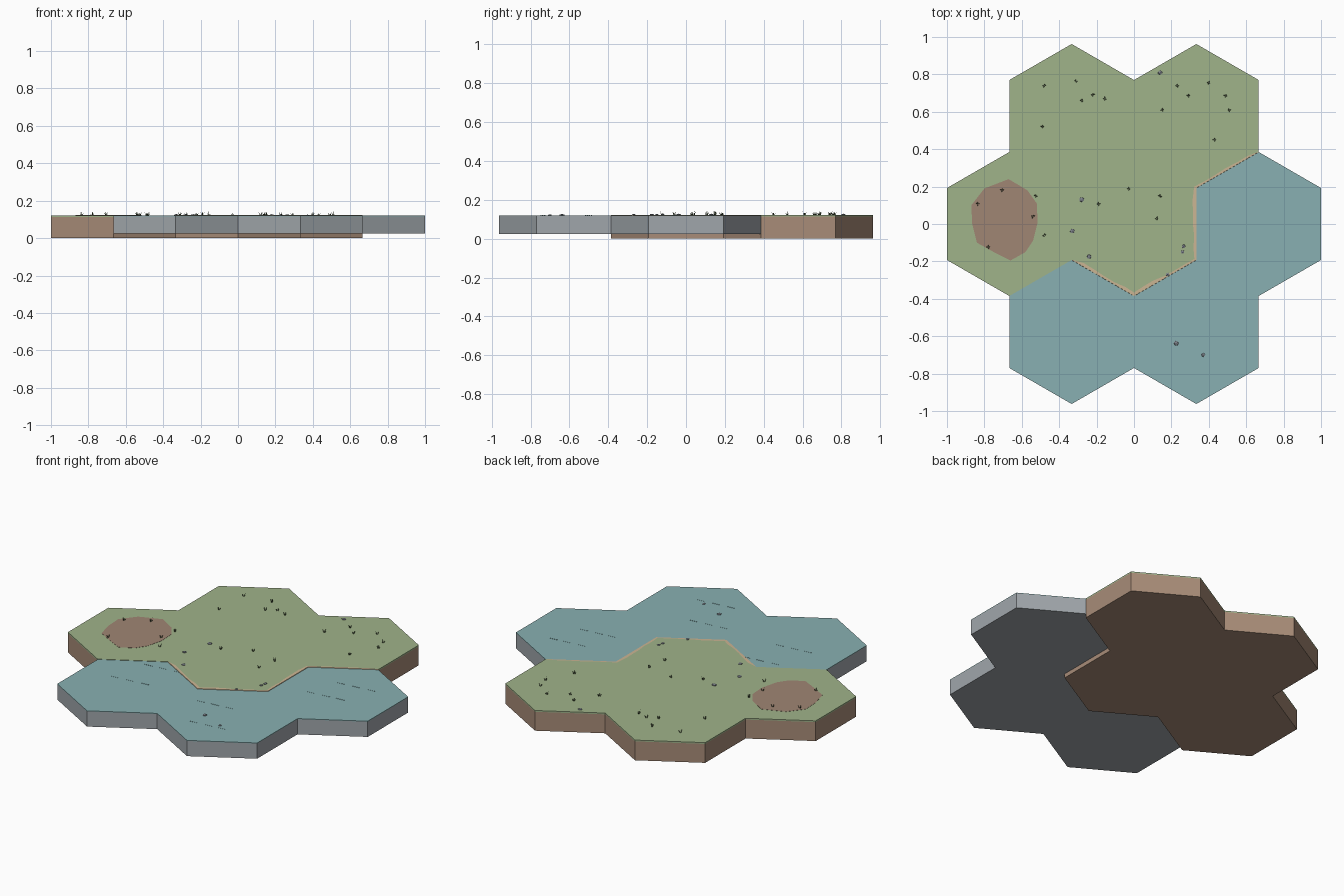
import bpy, bmesh, math, random
from mathutils import Vector

if "Cube" in bpy.data.objects:
    bpy.data.objects.remove(bpy.data.objects["Cube"])

random.seed(4)
W = 2 / 3                      # tile width across flats
R = W / math.sqrt(3)           # tile corner radius
LAND_TOP, WATER_TOP, WATER_BASE = 0.122, 0.12, 0.025


def material(name, r, g, b):
    m = bpy.data.materials.new(name)
    lin = [((c / 255 + 0.055) / 1.055) ** 2.4 for c in (r, g, b)]
    m.diffuse_color = (*lin, 1)
    m.use_nodes = True
    m.node_tree.nodes["Principled BSDF"].inputs["Base Color"].default_value = m.diffuse_color
    return m


GRASS = material("grass green", 160, 179, 138)
EARTH = material("earth brown", 168, 140, 120)
WATER = material("water teal", 136, 176, 178)
BED = material("bed grey", 160, 166, 171)
SAND = material("sand", 205, 182, 148)
MUD = material("mud red brown", 160, 134, 116)
STONE = material("stone grey", 125, 130, 138)
TUFT = material("tuft dark green", 84, 100, 68)


def finish(name, bm, mats):
    bmesh.ops.recalc_face_normals(bm, faces=bm.faces[:])
    me = bpy.data.meshes.new(name)
    bm.to_mesh(me)
    bm.free()
    for m in mats:
        me.materials.append(m)
    ob = bpy.data.objects.new(name, me)
    bpy.context.collection.objects.link(ob)
    return ob


def raise_faces(bm, faces, dz):
    ret = bmesh.ops.extrude_face_region(bm, geom=faces)["geom"]
    bmesh.ops.translate(bm, vec=(0, 0, dz), verts=[g for g in ret if isinstance(g, bmesh.types.BMVert)])
    return [g for g in ret if isinstance(g, bmesh.types.BMFace)]


def tile_group(name, centres, z0, z1, z2, side, top):
    """Joined hexagons: a thick body with a thin coloured layer on top."""
    bm = bmesh.new()
    for cx, cy in centres:
        bm.faces.new([bm.verts.new((cx + R * math.sin(k * math.pi / 3),
                                    cy + R * math.cos(k * math.pi / 3), z0)) for k in range(6)])
    bmesh.ops.remove_doubles(bm, verts=bm.verts[:], dist=1e-4)
    upper = raise_faces(bm, bm.faces[:], z1 - z0)
    raise_faces(bm, upper, z2 - z1)
    bmesh.ops.delete(bm, geom=[f for f in upper if f.is_valid], context="FACES_ONLY")
    for f in bm.faces:
        f.material_index = int(f.calc_center_median().z > (z1 + z0) / 2 + 0.01)
    return finish(name, bm, [side, top])


H = W / 2
D = 1.5 * R
tile_group("land_tiles", [(0, 0), (-W, 0), (-H, D), (H, D)], 0, 0.114, LAND_TOP, EARTH, GRASS)
tile_group("water_tiles", [(W, 0), (-H, -D), (H, -D)], WATER_BASE, 0.116, WATER_TOP, BED, WATER)

# Sandy shore with a ragged inner edge
corners = [Vector(p) for p in [(W, R), (H, R / 2), (H, -R / 2), (0, -R), (-H, -R / 2)]]
normals = [Vector(p) for p in [(-0.5, 0.866), (-1, 0), (-0.5, 0.866), (0.5, 0.866)]]
bm = bmesh.new()
rows = []
STEPS = 6
for i in range(4):
    for k in range(STEPS + (i == 3)):
        p = corners[i].lerp(corners[i + 1], k / STEPS)
        n = normals[i]
        if k == 0 and i > 0:
            n = (normals[i - 1] + normals[i]).normalized()
        end = (i == 0 and k == 0) or (i == 3 and k == STEPS)
        q = p + n * (0.002 if end else random.uniform(0.009, 0.021))
        o = p - n * 0.0015
        rows.append([bm.verts.new((*o, 0.117)), bm.verts.new((*p, LAND_TOP + 0.0006)),
                     bm.verts.new((*q, LAND_TOP + 0.001))])
for a, b in zip(rows, rows[1:]):
    for j in (0, 1):
        bm.faces.new((a[j], b[j], b[j + 1], a[j + 1]))
shore = finish("sandy_shore", bm, [SAND])
for poly in shore.data.polygons:
    if poly.normal.z < 0:
        poly.flip()

# Bare mud patch
outline = [(-.67, .24), (-.57, .18), (-.52, .11), (-.515, .01), (-.54, -.09), (-.58, -.15),
           (-.66, -.195), (-.75, -.15), (-.84, -.1), (-.865, .0), (-.87, .1), (-.80, .19)]
bm = bmesh.new()
raise_faces(bm, [bm.faces.new([bm.verts.new((x, y, LAND_TOP)) for x, y in outline])], 0.001)
finish("mud_patch", bm, [MUD])

# Grass tufts: a few leaning pointed blades each
tufts = [(-.48, .74), (-.31, .765), (-.22, .69), (-.155, .67), (-.28, .66), (-.49, .52),
         (.23, .74), (.15, .61), (.29, .685), (.40, .755), (.49, .685), (.51, .61), (.43, .45),
         (-.03, .187), (.14, .15), (.12, .03), (-.19, .107), (-.48, -.06), (-.525, .15),
         (-.54, .04), (-.705, .18), (-.835, .107), (-.78, -.123)]
bm = bmesh.new()
for x, y in tufts:
    for k in range(4):
        a = k * math.pi / 2 + random.uniform(-.5, .5)
        d = Vector((math.cos(a), math.sin(a), 0))
        s = Vector((-d.y, d.x, 0)) * 0.003
        base = Vector((x, y, LAND_TOP - 0.001)) + d * 0.004
        tip = base + d * 0.007 + Vector((0, 0, random.uniform(.012, .022)))
        a1, a2, a3, t = [bm.verts.new(v) for v in (base + s, base - s, base - d * 0.003, tip)]
        for f in ((a1, a2, t), (a2, a3, t), (a3, a1, t)):
            bm.faces.new(f)
finish("grass_tufts", bm, [TUFT])

# Scattered stones
stones = [(.14, .81, .013), (-.28, .13, .015), (-.33, -.037, .014), (-.24, -.175, .013),
          (.265, -.12, .011), (.26, -.15, .011), (.18, -.27, .011), (.225, -.638, .014), (.37, -.70, .011)]
bm = bmesh.new()
for x, y, r in stones:
    vs = bmesh.ops.create_icosphere(bm, subdivisions=1, radius=r)["verts"]
    for v in vs:
        v.co *= random.uniform(.85, 1.1)
        v.co.z *= 0.5
        v.co += Vector((x, y, WATER_TOP if y < -.3 else LAND_TOP))
finish("stones", bm, [STONE])

# Faint ripples: dashed thin plates on the water
bm = bmesh.new()
for x, y in [(-.42, -.29), (-.48, -.52), (.08, -.51), (.2, -.75), (.51, -.07), (.58, .12)]:
    for k in range(3):
        cx, cy = x + k * 0.09, y + k * 0.01
        quad = [(cx, cy), (cx + .05, cy + .004), (cx + .05, cy + .007), (cx, cy + .003)]
        raise_faces(bm, [bm.faces.new([bm.verts.new((*p, WATER_TOP)) for p in quad])], 0.001)
finish("water_ripples", bm, [WATER])
